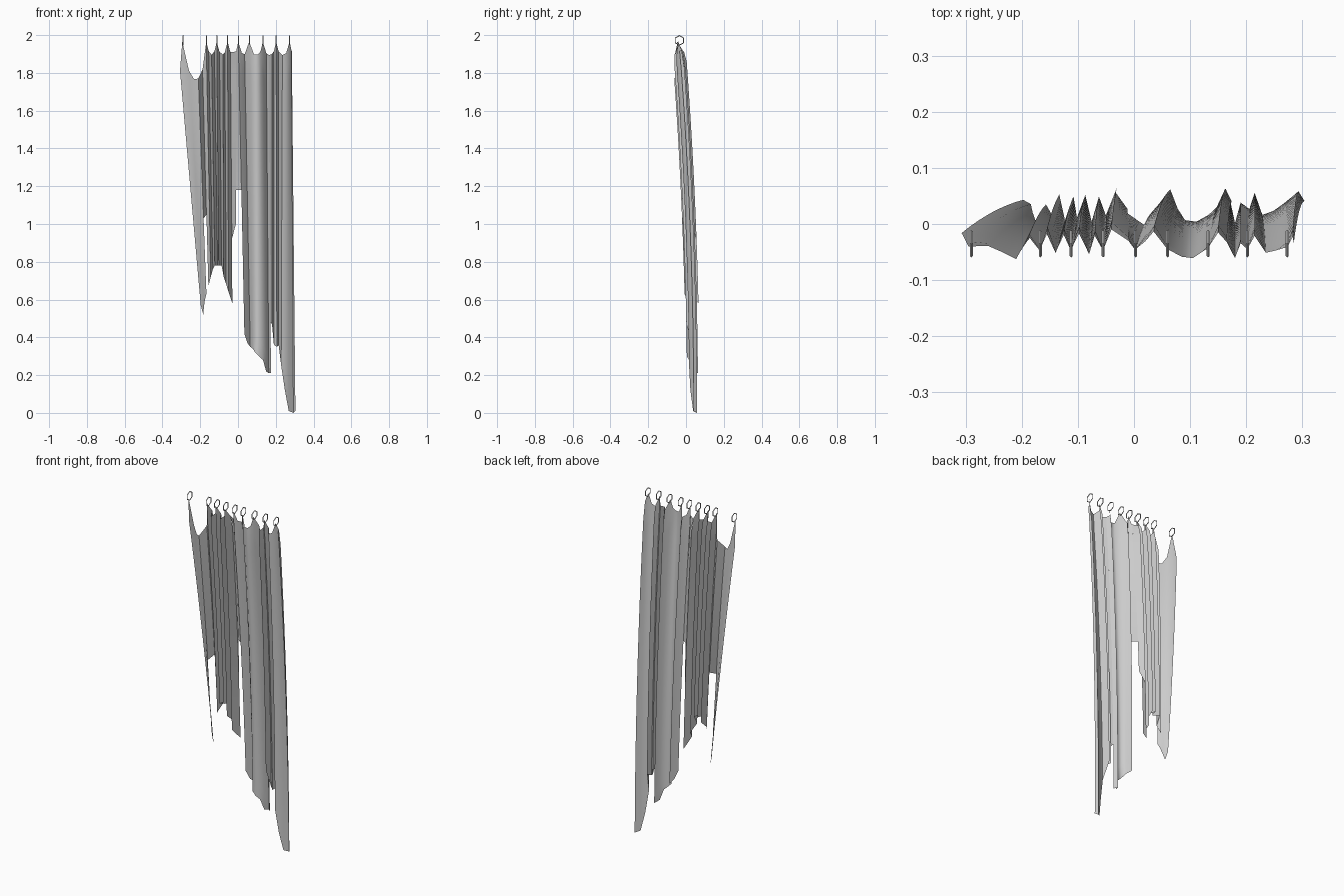
import bpy, bmesh, math

if "Cube" in bpy.data.objects:
    bpy.data.objects.remove(bpy.data.objects["Cube"])

RING_X = [-0.29, -0.167, -0.112, -0.055, 0.003, 0.06, 0.132, 0.202, 0.273]
ROWS = 20


def material(name, value):
    m = bpy.data.materials.new(name)
    m.diffuse_color = (value, value, value, 1)
    m.use_nodes = True
    m.node_tree.nodes["Principled BSDF"].inputs["Base Color"].default_value = m.diffuse_color
    return m


fabric = material("grey fabric", 0.6)
metal = material("grey metal", 0.58)


def top_height(x):
    """Cloth is pulled up to a point at each ring and sags between them."""
    d = min(abs(x - r) for r in RING_X)
    if x < -0.172:
        return 1.965 - 0.215 * (1 - math.exp(-d / 0.02))
    return 1.965 - 0.075 * (1 - math.exp(-d / 0.011))


def cloth_point(x_top, x_low, fold, z):
    """Position on a fold line at height z; the cloth leans back lower down."""
    x = x_top + (x_low - x_top) * (1.9 - z) / 1.3
    depth = 0.029 * fold * min(1, (2 - z) * 6 + 0.2)
    return x, 0.035 - 0.02 * z * z + depth, z


def add_panel(bm, columns):
    """columns: (x at the top, x lower down, fold depth, hem height)"""
    grid = []
    for x_top, x_low, fold, hem in columns:
        top = top_height(x_top)
        grid.append([bm.verts.new(cloth_point(x_top, x_low, fold,
                                              top + (hem - top) * i / ROWS))
                     for i in range(ROWS + 1)])
    for a, b in zip(grid, grid[1:]):
        for i in range(ROWS):
            bm.faces.new((a[i], a[i + 1], b[i + 1], b[i]))


bm = bmesh.new()
# torn strip at the left end
add_panel(bm, [(-.315, -.200, .5, .57), (-.290, -.190, .2, .52),
               (-.265, -.183, -.3, .56), (-.240, -.175, -.8, .60),
               (-.215, -.166, -1.2, .63)])
# cloth above the first tear
add_panel(bm, [(-.215, -.166, -1.2, 1.03), (-.190, -.155, .3, 1.05)])
# gathered left half
add_panel(bm, [(-.190, -.155, .3, .67), (-.167, -.142, -.4, .72),
               (-.155, -.130, 1.0, .76), (-.140, -.120, -.6, .78),
               (-.125, -.105, .9, .78), (-.112, -.100, -.4, .78),
               (-.098, -.085, 1.0, .78), (-.080, -.075, -.7, .72),
               (-.070, -.062, .8, .68), (-.055, -.050, -.4, .64),
               (-.040, -.030, 1.3, .58)])
# cloth beside and above the middle slit
add_panel(bm, [(-.040, -.030, 1.3, .92), (-.010, -.012, .4, 1.00)])
add_panel(bm, [(-.010, -.012, .4, 1.18), (.003, .030, -.3, 1.18)])
# wide right half
add_panel(bm, [(.003, .030, -.3, .42), (.020, .045, .3, .37),
               (.035, .060, 1.0, .35), (.060, .075, -.2, .34),
               (.085, .090, -.9, .32), (.105, .110, -1.0, .30),
               (.120, .130, -.6, .28), (.132, .145, -.1, .22),
               (.150, .160, 1.0, .21), (.165, .172, .2, .21)])
# cloth above the last tear
add_panel(bm, [(.165, .172, .2, .48), (.180, .180, -1.0, .47)])
# long strip at the right end
add_panel(bm, [(.180, .180, -1.0, .47), (.190, .190, .2, .36),
               (.202, .205, -.2, .35), (.215, .215, .8, .36),
               (.235, .230, -.6, .25), (.255, .250, -.4, .12),
               (.273, .270, .1, .01), (.283, .290, .8, .0),
               (.285, .298, .2, .01)])
mesh = bpy.data.meshes.new("curtain")
bm.to_mesh(mesh)
bm.free()
curtain = bpy.data.objects.new("curtain", mesh)
bpy.context.collection.objects.link(curtain)
mesh.materials.append(fabric)
bpy.context.view_layer.objects.active = curtain
curtain.select_set(True)
bpy.ops.object.shade_smooth_by_angle(angle=math.radians(50))

# hanging rings
for n, x in enumerate(RING_X, 1):
    bpy.ops.mesh.primitive_torus_add(
        location=(x, -0.035, 1.972), rotation=(0, math.pi / 2, 0),
        major_segments=6, minor_segments=4,
        major_radius=0.0255, minor_radius=0.0027)
    ring = bpy.context.object
    ring.name = f"curtain_ring_{n}"
    ring.data.materials.append(metal)
